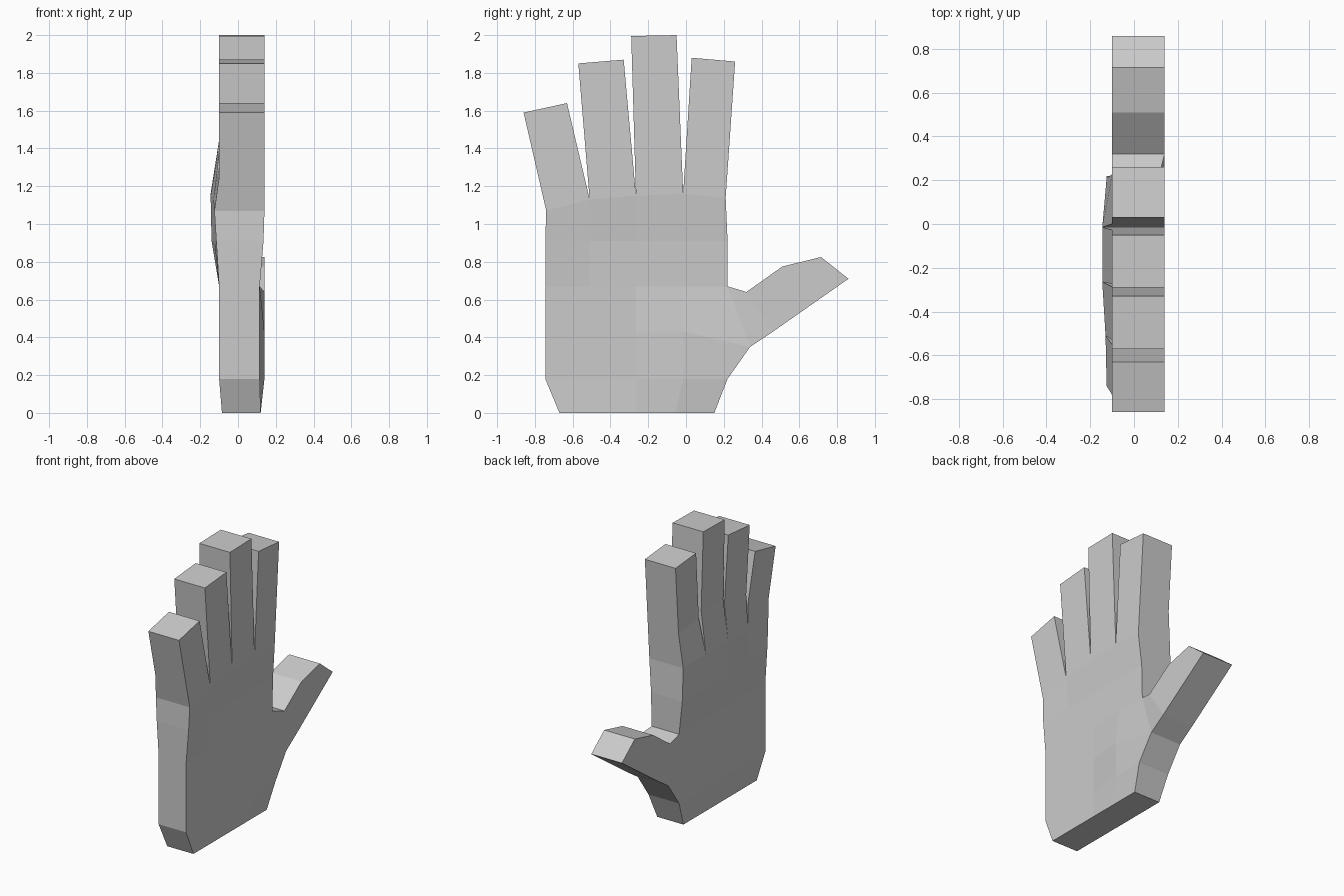
import bpy
import bmesh

if "Cube" in bpy.data.objects:
    bpy.data.objects.remove(bpy.data.objects["Cube"])

bm = bmesh.new()
edge_use = {}


def point(y, z, back=-0.10, front=0.14):
    """A back/palm pair of vertices through the thickness of the hand."""
    return bm.verts.new((back, y, z)), bm.verts.new((front, y, z))


def cell(*pts):
    """Back and palm faces of one patch; remember its edges for the side walls."""
    bm.faces.new([p[0] for p in pts])
    bm.faces.new([p[1] for p in reversed(pts)])
    for a, b in zip(pts, pts[1:] + pts[:1]):
        edge_use.setdefault(frozenset((a, b)), []).append((a, b))


def digit(a, b, sections):
    """Extend a finger or thumb from edge a-b through pairs of outline points."""
    for pa, pb in sections:
        na, nb = point(*pa), point(*pb)
        cell(a, b, nb, na)
        a, b = na, nb


# Palm grid: columns across the hand, rows from wrist to knuckles
cols = [-0.745, -0.51, -0.265, -0.015, 0.22]
thenar = [0.115, 0.115, 0.115, 0.14, 0.14]
rows = [
    [point(y, 0, -0.085, 0.12) for y in (-0.67, -0.49, -0.265, -0.055, 0.15)],
    [point(y, 0.18, -0.10, f) for y, f in zip(cols, thenar)],
    [point(y, 0.43, -0.10, f) for y, f in zip(cols[:4], thenar)] + [point(0.34, 0.35)],
    [point(y, 0.67, -0.10, 0.115) for y in cols],
    [point(y, 0.91, b, f) for y, b, f in zip(
        cols, (-0.115, -0.125, -0.14, -0.14, -0.125), (0.135, 0.12, 0.12, 0.12, 0.12))],
    [point(y, z, b) for y, z, b in zip(
        (-0.74, -0.51, -0.265, -0.015, 0.21), (1.07, 1.13, 1.15, 1.16, 1.14),
        (-0.125, -0.13, -0.145, -0.145, -0.125))],
]
for lo, hi in zip(rows, rows[1:]):
    for i in range(4):
        cell(lo[i], lo[i + 1], hi[i + 1], hi[i])

# Four fingers: a joint, then a blunt tip
tips = [((-0.86, 1.59), (-0.63, 1.64)), ((-0.57, 1.85), (-0.33, 1.87)),
        ((-0.29, 1.995), (-0.05, 2.0)), ((0.03, 1.88), (0.26, 1.86))]
base = rows[-1]
for i, tip in enumerate(tips):
    joint = []
    for p, t in zip(base[i:i + 2], tip):
        y, z = p[0].co.y, p[0].co.z
        joint.append((y + (t[0] - y) * 0.34, z + (t[1] - z) * 0.34))
    digit(base[i], base[i + 1], [joint, tip])

# Thumb
digit(rows[2][4], rows[3][4], [((0.46, 0.43), (0.32, 0.64)),
                               ((0.66, 0.57), (0.51, 0.775)),
                               ((0.86, 0.71), (0.715, 0.825))])

# Side walls around the whole outline
for use in edge_use.values():
    if len(use) == 1:
        a, b = use[0]
        bm.faces.new((a[0], a[1], b[1], b[0]))
bmesh.ops.recalc_face_normals(bm, faces=bm.faces)

mesh = bpy.data.meshes.new("hand")
bm.to_mesh(mesh)
bm.free()
hand = bpy.data.objects.new("hand", mesh)
bpy.context.collection.objects.link(hand)
